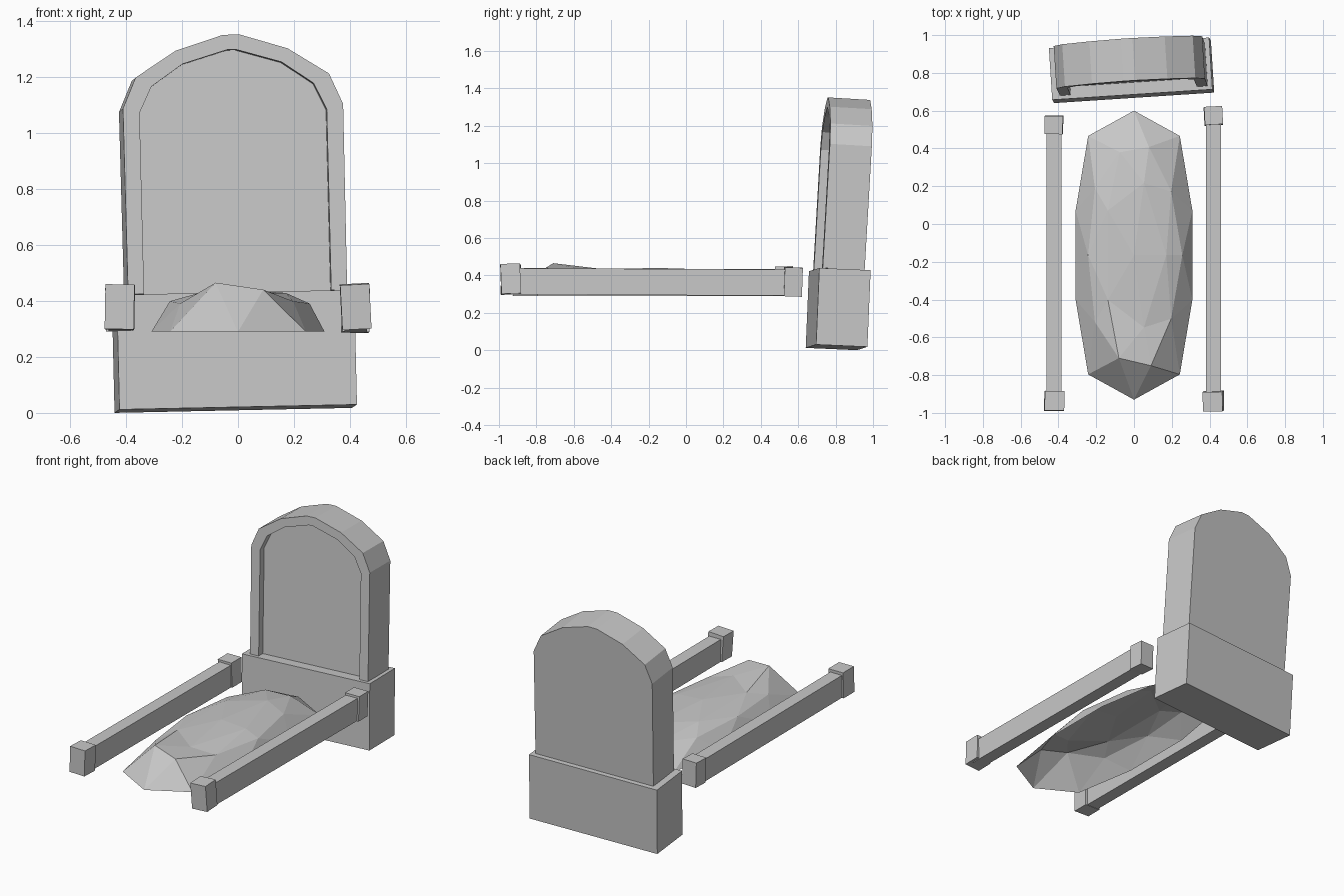
import bpy
import bmesh
from math import radians
from mathutils import Matrix, Vector

old = bpy.data.objects.get("Cube")
if old:
    bpy.data.objects.remove(old, do_unlink=True)

# One plain stone colour
stone = bpy.data.materials.new("grey_stone")
stone.use_nodes = True
colour = (0.58, 0.58, 0.58, 1)
stone.diffuse_color = colour
stone.node_tree.nodes["Principled BSDF"].inputs["Base Color"].default_value = colour


def finish(name, bm, matrix=None):
    if matrix is not None:
        bm.transform(matrix)
    bmesh.ops.recalc_face_normals(bm, faces=bm.faces[:])
    mesh = bpy.data.meshes.new(name)
    bm.to_mesh(mesh)
    bm.free()
    mesh.materials.append(stone)
    obj = bpy.data.objects.new(name, mesh)
    bpy.context.collection.objects.link(obj)
    return obj


def turn(x, y, z):
    return (Matrix.Rotation(radians(z), 4, "Z") @ Matrix.Rotation(radians(x), 4, "X")
            @ Matrix.Rotation(radians(y), 4, "Y"))


def box(name, size, matrix):
    bm = bmesh.new()
    bmesh.ops.create_cube(bm, size=1)
    bmesh.ops.scale(bm, vec=size, verts=bm.verts[:])
    return finish(name, bm, matrix)


# The headstone and its plinth have sunk together, the stone leaning a little more
lean = Matrix.Translation((-0.008, 0.805, 0.015)) @ turn(-2.5, -1.2, 3.7)
plinth_height = 0.41
box("headstone_plinth", (0.85, 0.275, plinth_height),
    lean @ Matrix.Translation((0, 0, plinth_height / 2)))
stone_lean = lean @ Matrix.Translation((0.009, -0.021, plinth_height)) @ turn(-0.9, 0, 0)


def arch(half):
    """Full outline from left foot to right foot, from its right half."""
    left = [(-x, z) for x, z in half]
    return left + half[::-1]


# Arched slab with a raised rim and a sunken panel
outer = arch([(0.392, 0), (0.394, 0.665), (0.346, 0.775), (0.2, 0.868), (0.03, 0.921)])
inner = arch([(0.335, 0), (0.335, 0.648), (0.29, 0.742), (0.177, 0.82), (0.015, 0.868)])
front, panel, back = -0.097, -0.052, 0.128

bm = bmesh.new()


def ring(outline, y):
    return [bm.verts.new((x, y, z)) for x, z in outline]


back_edge, rim_outer = ring(outer, back), ring(outer, front)
rim_inner, panel_edge = ring(inner, front), ring(inner, panel)
bm.faces.new(back_edge)
bm.faces.new(panel_edge)
for a, b in ((back_edge, rim_outer), (rim_outer, rim_inner), (rim_inner, panel_edge)):
    for i in range(len(a) - 1):
        bm.faces.new((a[i], a[i + 1], b[i + 1], b[i]))
foot = [r[0] for r in (back_edge, rim_outer, rim_inner, panel_edge)]
foot += [r[-1] for r in (panel_edge, rim_inner, rim_outer, back_edge)]
bm.faces.new(foot)
finish("headstone", bm, stone_lean)

# Faceted earth mound, open underneath: broad blunt rim, drawn-in shoulders
bm = bmesh.new()
bmesh.ops.create_icosphere(bm, subdivisions=2, radius=1)
bmesh.ops.delete(bm, geom=[v for v in bm.verts if v.co.z < -0.01], context="VERTS")
for v in bm.verts:
    x, y, z = v.co
    if z < 0.1 and 0.5 < abs(x) < 0.7:
        x, y = x * 1.27, y * 1.02
    elif 0.1 < z < 0.7:
        x, y = x * 0.88, y * 0.88
    v.co = (x * 0.325, y * 0.765 - 0.165, 0.29 + 0.15 * max(z, 0) ** 0.5)

# Two lumps at the front end
raised = [v for v in bm.verts if v.co.z > 0.35]
for lump in (Vector((-0.08, -0.71, 0.465)), Vector((0.09, -0.75, 0.44))):
    min(raised, key=lambda v: (v.co - lump).length).co = lump
finish("earth_mound", bm)

# Side kerbs, each a long rail between two slightly crooked posts
post_size = (0.104, 0.104, 0.16)
kerbs = {
    "left": (Vector((0.42, -0.938, 0.38)), Vector((0.42, 0.572, 0.365)), (2, -3, 1)),
    "right": (Vector((-0.422, -0.937, 0.378)), Vector((-0.424, 0.525, 0.37)), (-1, 1, -1)),
}
for side, (near, far, tilt) in kerbs.items():
    box(side + "_front_post", post_size, Matrix.Translation(near) @ turn(*tilt))
    box(side + "_rear_post", (0.096, 0.096, 0.155),
        Matrix.Translation(far) @ turn(-tilt[0], tilt[2], -tilt[1]))
    middle = (near + far) / 2 - Vector((0, 0, 0.008))
    slope = Matrix.Rotation(-0.005, 4, "X")
    box(side + "_rail", (0.08, (far - near).length, 0.14), Matrix.Translation(middle) @ slope)
